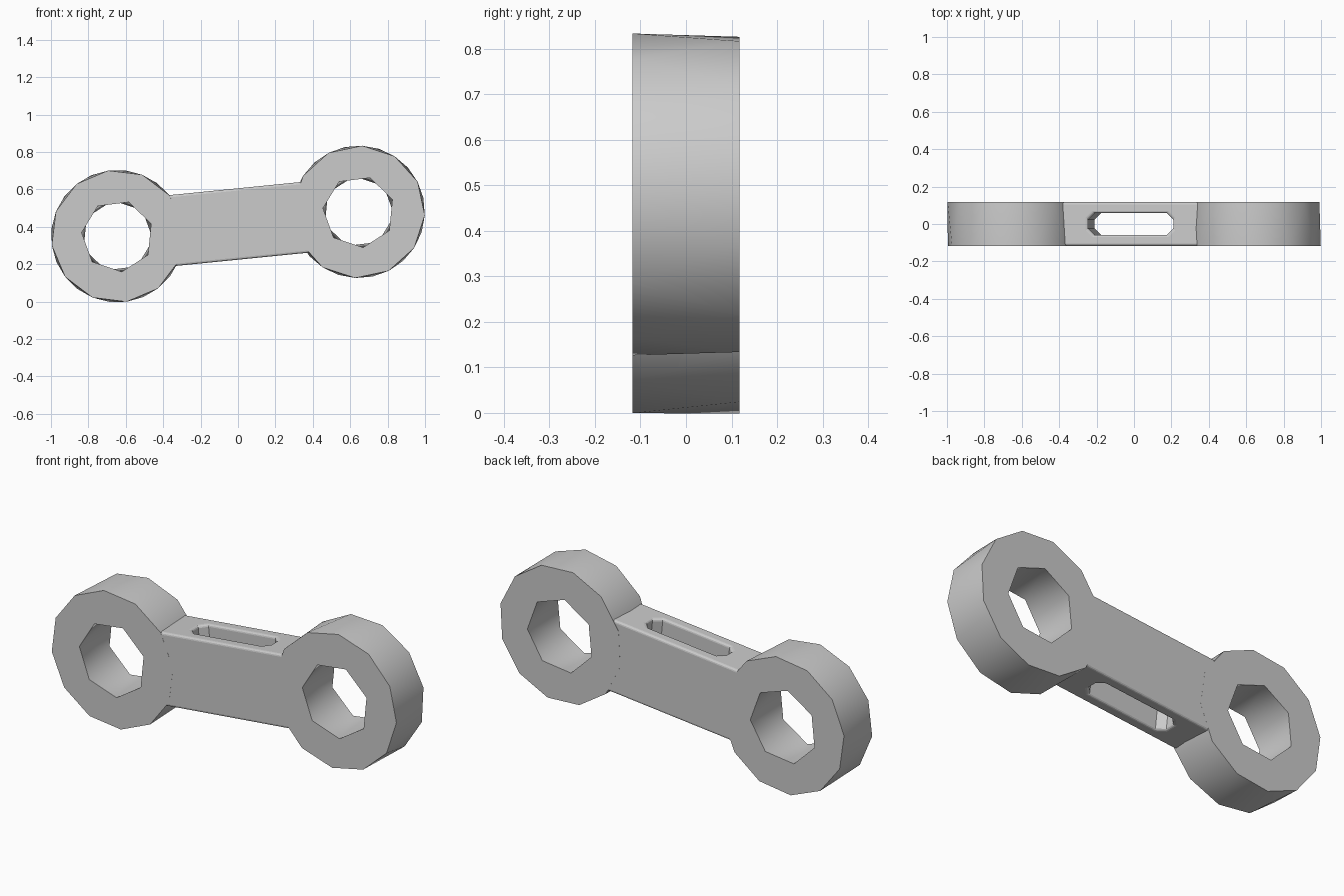
import bpy, bmesh
from math import radians, sin, cos, pi

if "Cube" in bpy.data.objects:
    bpy.data.objects.remove(bpy.data.objects["Cube"])

HALF = 0.117  # half thickness in y


def finish(bm, name):
    bmesh.ops.recalc_face_normals(bm, faces=bm.faces[:])
    me = bpy.data.meshes.new(name)
    bm.to_mesh(me)
    bm.free()
    ob = bpy.data.objects.new(name, me)
    bpy.context.collection.objects.link(ob)
    return ob


def faceted_wall(bm, cx, cz, r, n, phase):
    """Round wall whose back polygon is turned half a step from the front one."""
    loops = []
    for y, turn in ((-HALF, 0), (HALF, 0.5)):
        loops.append([bm.verts.new((cx + r * cos(a), y, cz + r * sin(a)))
                      for a in (radians(phase) + 2 * pi * (i + turn) / n for i in range(n))])
    f, b = loops
    for i in range(n):
        j = (i + 1) % n
        bm.faces.new((f[i], f[j], b[i]))
        bm.faces.new((b[i], f[j], b[j]))
    return loops


def ring(name, cx, cz, outer_phase, hole_phase):
    bm = bmesh.new()
    outer = faceted_wall(bm, cx, cz, 0.354, 12, outer_phase)
    hole = faceted_wall(bm, cx, cz, 0.192, 7, hole_phase)
    # flat front and back with the hole left open
    for o, h in zip(outer, hole):
        edges = [bm.edges.get((l[i - 1], l[i])) for l in (o, h) for i in range(len(l))]
        bmesh.ops.triangle_fill(bm, edges=edges, use_beauty=True, normal=(0, -1, 0))
    ob = finish(bm, name)
    bpy.ops.object.select_all(action='DESELECT')
    ob.select_set(True)
    bpy.context.view_layer.objects.active = ob
    bpy.ops.object.shade_smooth_by_angle(angle=radians(60))


# end rings
ring("left_ring", -0.645, 0.35, 8, 20)
ring("right_ring", 0.645, 0.48, -3, 20)


# connecting bar with a rounded slot through its height
def bar():
    bm = bmesh.new()
    h, b, seg = 0.19, 0.012, 3
    arc = [radians(90 * i / seg) for i in range(seg + 1)]
    # (half length, half width, corner chamfer, z): up the outside, down the slot
    up = [(0.38, HALF - 0.0003 - b * (1 - cos(a)), 0.01, h - b * (1 - sin(a))) for a in arc]
    rim = [(0.235 + b * (1 - sin(a)) - b / 2, 0.064 + b * (1 - sin(a)) - b / 2,
            0.035, h - b * (1 - cos(a))) for a in arc]
    half = up + rim
    rows = half + [(x, y, c, -z) for x, y, c, z in reversed(half)]
    loops = []
    for x, y, c, z in rows:
        pts = [(x, y - c), (x - c, y), (c - x, y), (-x, y - c),
               (-x, c - y), (c - x, -y), (x - c, -y), (x, c - y)]
        loops.append([bm.verts.new((px, py, z)) for px, py in pts])
    for k in range(len(loops)):
        p, q = loops[k - 1], loops[k]
        for i in range(8):
            bm.faces.new((p[i - 1], p[i], q[i], q[i - 1]))
    ob = finish(bm, "slotted_bar")
    ob.location = (0, 0, 0.415)
    ob.rotation_euler = (0, -radians(5.7), 0)


bar()
